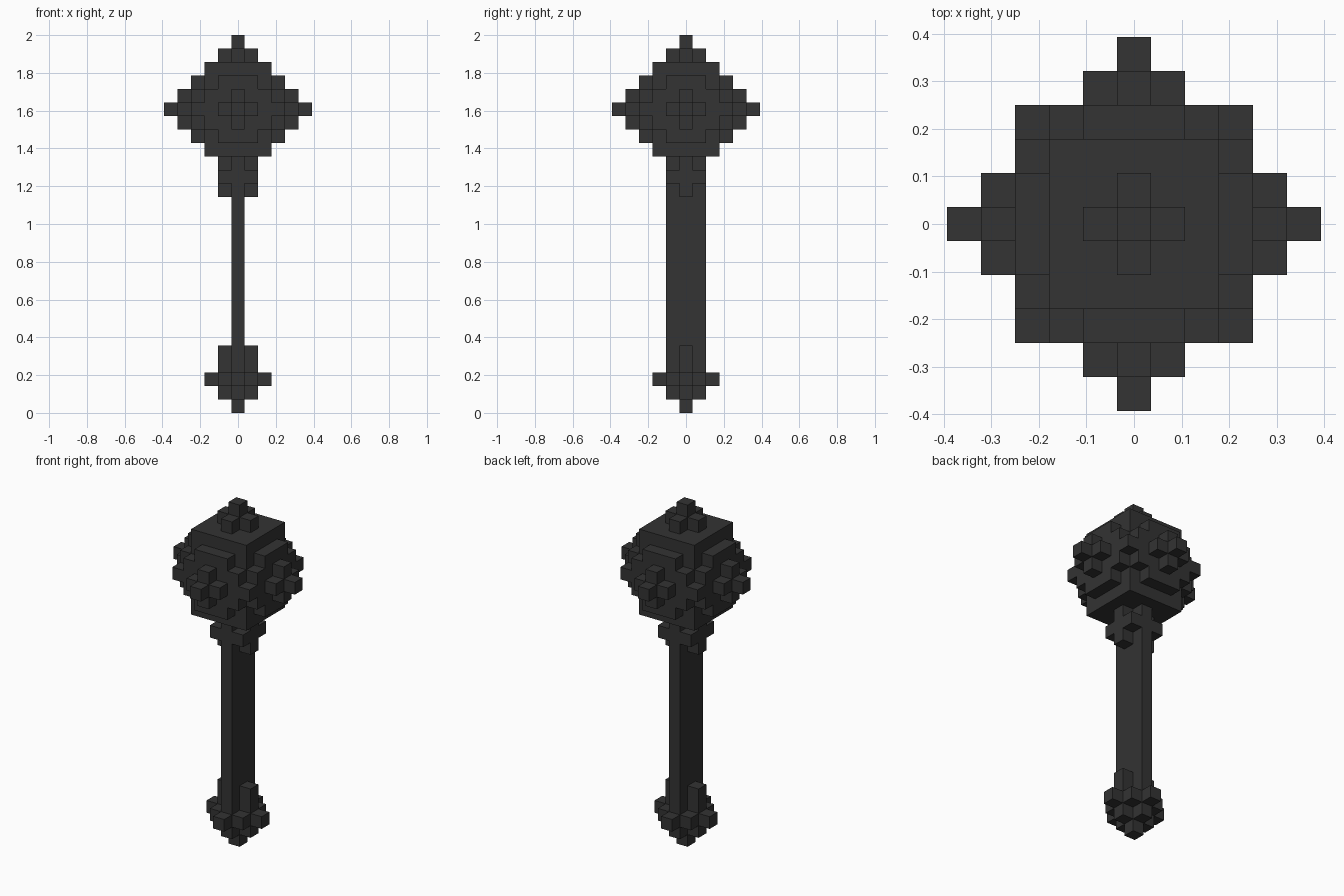
import bpy, bmesh
from mathutils import Vector

U = 1 / 14          # edge of one cube: 28 cubes make the full height
HEAD_Z = 22         # layer of the head's centre
POMMEL_Z = 2        # layer of the pommel's centre

cube = bpy.data.objects.get("Cube")
if cube:
    bpy.data.objects.remove(cube, do_unlink=True)

iron = bpy.data.materials.new("dark iron")
iron.use_nodes = True
iron.diffuse_color = (0.033, 0.033, 0.033, 1)
iron.node_tree.nodes["Principled BSDF"].inputs["Base Color"].default_value = iron.diffuse_color

owner = {}          # occupied cell -> part name


def box(part, rx, ry, rz, cz=0, keep=lambda x, y, z: True):
    """Fill cells in the inclusive half-ranges around (0, 0, cz)."""
    for x in range(-rx, rx + 1):
        for y in range(-ry, ry + 1):
            for z in range(-rz, rz + 1):
                if keep(x, y, z):
                    owner.setdefault((x, y, z + cz), part)


# Pommel: stepped octahedron with a short rib up each flat side of the shaft
box("pommel", 2, 2, 2, POMMEL_Z, lambda x, y, z: abs(x) + abs(y) + abs(z) <= 2)
box("pommel", 1, 0, 1, POMMEL_Z + 1)
box("pommel", 1, 0, 0, POMMEL_Z + 2)

# Shaft: flat bar
box("shaft", 0, 1, 7, 11)
box("shaft", 0, 1, 0, 3)

# Collar: a cross with a full square middle layer
box("collar", 1, 1, 1, 17, lambda x, y, z: z == 0 or x * y == 0)

# Head block
box("head", 2, 2, 3, HEAD_Z)
# Side plates with cut corners, and a single stud on each upright edge
for sx, sy in ((3, 2), (2, 3)):
    box("side_plates", sx, sy, 2, HEAD_Z,
        lambda x, y, z: not (abs(z) == 2 and (abs(x) == 2 or abs(y) == 2)))
box("edge_studs", 3, 3, 0, HEAD_Z, lambda x, y, z: abs(x) == abs(y) == 3)
# Spikes on all six sides: a plus, then a single cube
box("spikes", 5, 5, 5, HEAD_Z,
    lambda x, y, z: max(abs(x), abs(y), abs(z)) >= 4
    and sum(map(abs, (x, y, z))) - max(abs(x), abs(y), abs(z))
    <= 5 - max(abs(x), abs(y), abs(z)))


def build(part):
    """Make the visible skin of one part and merge its flat areas."""
    bm = bmesh.new()
    for cell, name in owner.items():
        if name != part:
            continue
        centre = Vector(cell) + Vector((0, 0, 0.5))
        for axis in range(3):
            for s in (-1, 1):
                n = Vector()
                n[axis] = s
                if tuple(int(c) for c in Vector(cell) + n) in owner:
                    continue
                a, b = Vector(), Vector()
                a[(axis + 1) % 3] = 0.5
                b[(axis + 2) % 3] = 0.5 * s
                mid = centre + n / 2
                corners = (mid - a - b, mid + a - b, mid + a + b, mid - a + b)
                bm.faces.new([bm.verts.new(c * U) for c in corners])
    bmesh.ops.remove_doubles(bm, verts=bm.verts[:], dist=U / 100)
    bmesh.ops.dissolve_limit(bm, angle_limit=0.01, verts=bm.verts[:], edges=bm.edges[:])
    mesh = bpy.data.meshes.new(part)
    bm.to_mesh(mesh)
    bm.free()
    mesh.materials.append(iron)
    bpy.context.collection.objects.link(bpy.data.objects.new(part, mesh))


for part in dict.fromkeys(owner.values()):
    build(part)
